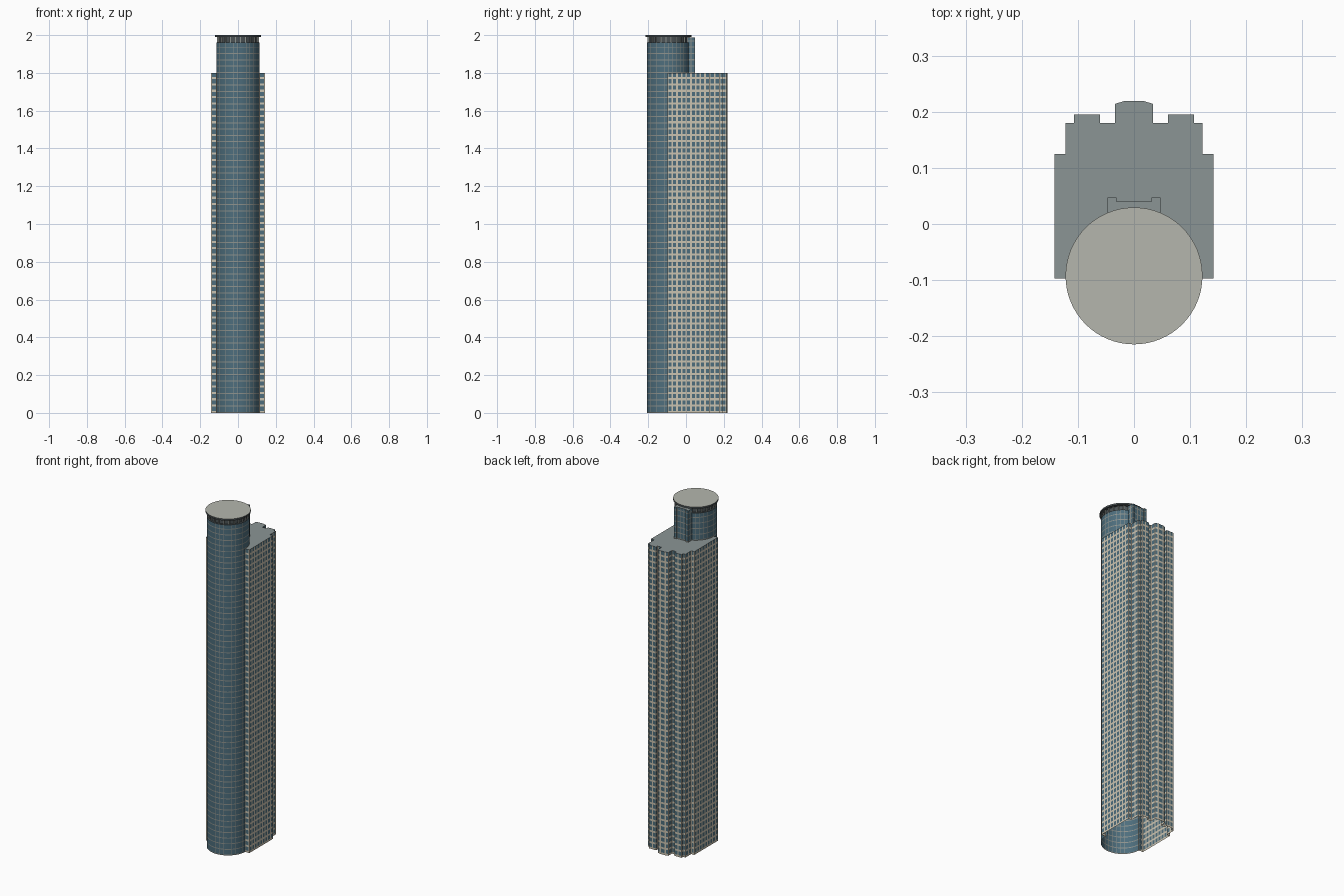
import bpy, bmesh, math

if "Cube" in bpy.data.objects:
    bpy.data.objects.remove(bpy.data.objects["Cube"])

FLOOR = 1.8 / 54          # storey height
CY, R = -0.0925, 0.115    # round tower centre and radius
ROOF_Z, SHAFT_Z = 1.8, 1.96


def material(name, rgb):
    m = bpy.data.materials.new(name)
    m.diffuse_color = (*rgb, 1)
    m.use_nodes = True
    m.node_tree.nodes["Principled BSDF"].inputs["Base Color"].default_value = m.diffuse_color
    return m


GLASS = material("blue glass", (0.075, 0.155, 0.205))
STONE = material("cream stone", (0.60, 0.55, 0.44))
TRIM = material("grey trim", (0.27, 0.29, 0.27))
ROOF = material("grey roof", (0.26, 0.30, 0.30))
CAP = material("pale cap", (0.46, 0.47, 0.42))
DARK = material("dark metal", (0.07, 0.085, 0.09))


def finish(name, bm, mats, smooth=False):
    mesh = bpy.data.meshes.new(name)
    bm.to_mesh(mesh)
    bm.free()
    obj = bpy.data.objects.new(name, mesh)
    bpy.context.collection.objects.link(obj)
    for m in mats:
        mesh.materials.append(m)
    if smooth:
        bpy.ops.object.select_all(action='DESELECT')
        obj.select_set(True)
        bpy.context.view_layer.objects.active = obj
        bpy.ops.object.shade_smooth_by_angle(angle=math.radians(30))
    return obj


def levels(z0, z1, band):
    """Heights splitting each storey into a band and a window row."""
    out, z = [], z0
    while z < z1 - 0.001:
        out.append((z, min(z + band, z1), 1))
        if z + band < z1:
            out.append((z + band, min(z + FLOOR, z1), 0))
        z += FLOOR
    return out


def facade(name, strips, rows, mats, smooth=False, keep=lambda a, b, z: True):
    """Wall of strips (start, end, is_pier) crossed with rows (low, high, is_band)."""
    bm = bmesh.new()
    for a, b, pier in strips:
        for lo, hi, band in rows:
            if not keep(a, b, lo):
                continue
            vs = [bm.verts.new((*p, z)) for p, z in ((a, lo), (b, lo), (b, hi), (a, hi))]
            bm.faces.new(vs).material_index = 1 if pier or band else 0
    bmesh.ops.remove_doubles(bm, verts=bm.verts, dist=1e-5)
    return finish(name, bm, mats, smooth)


def straight_strips(path, bay, pier):
    """Split every straight wall into bays of half pier, window, half pier."""
    out = []
    for (ax, ay), (bx, by) in zip(path, path[1:]):
        n = max(1, round(math.hypot(bx - ax, by - ay) / bay))
        cuts = [0]
        for i in range(n):
            cuts += [(i + pier / 2) / n, (i + 1 - pier / 2) / n]
        cuts.append(1)
        pts = [(ax + (bx - ax) * t, ay + (by - ay) * t) for t in cuts]
        out += [(pts[i], pts[i + 1], i % 2 == 0) for i in range(len(pts) - 1)]
    return out


def flat_roof(name, path, z, mat):
    bm = bmesh.new()
    bm.faces.new([bm.verts.new((x, y, z)) for x, y in path])
    return finish(name, bm, [mat])


def mirrored(half):
    return half + [(-x, y) for x, y in reversed(half)]


def disc(name, r, z0, z1, mats, top=0):
    """Capped cylinder on the tower axis; the top face can differ in colour."""
    bm = bmesh.new()
    bmesh.ops.create_cone(bm, cap_ends=True, segments=64, radius1=r, radius2=r, depth=z1 - z0)
    bmesh.ops.translate(bm, verts=bm.verts, vec=(0, CY, (z0 + z1) / 2))
    for f in bm.faces:
        f.material_index = top if f.normal.z > 0.5 else 0
    return finish(name, bm, mats, True)


# Rear block with stepped back wall
block = mirrored([(0.112, -0.097), (0.142, -0.097), (0.142, 0.125), (0.122, 0.125),
                  (0.122, 0.18), (0.107, 0.18), (0.107, 0.195), (0.061, 0.195),
                  (0.061, 0.18), (0.034, 0.18), (0.034, 0.214), (0.018, 0.219)])
facade("block_walls", straight_strips(block, 0.025, 0.36),
       levels(0, ROOF_Z, 0.011), [GLASS, STONE])
flat_roof("block_roof", block, ROOF_Z, ROOF)

# Round glass tower: two glass panes then a thin mullion per bay
BAYS = 32


def on_circle(i, t):
    a = 2 * math.pi * (i + t) / BAYS
    return (R * math.cos(a), CY + R * math.sin(a))


arc = []
for i in range(BAYS):
    cuts = [on_circle(i, 0), on_circle(i, 0.45), on_circle(i, 0.9), on_circle(i + 1, 0)]
    arc += [(cuts[k], cuts[k + 1], k == 2) for k in range(3)]
# Below the block roof only the exposed front of the drum exists
tower_rows = levels(0, ROOF_Z, 0.005) + levels(ROOF_Z, SHAFT_Z, 0.005)
facade("round_tower", arc, tower_rows, [GLASS, TRIM], True,
       lambda a, b, z: z > ROOF_Z - 0.001 or (a[1] + b[1]) / 2 < -0.085)

# Crown: ledge, recessed neck, posts and overhanging cap
disc("crown_ledge", R, SHAFT_Z - 0.002, SHAFT_Z + 0.002, [DARK])
disc("crown_neck", 0.104, SHAFT_Z, 1.991, [DARK])
disc("crown_cap", 0.122, 1.99, 2.0, [DARK, CAP], top=1)
bm = bmesh.new()
for i in range(24):
    a = 2 * math.pi * (i + 0.5) / 24
    geo = bmesh.ops.create_cube(bm, size=1)["verts"]
    bmesh.ops.scale(bm, verts=geo, vec=(0.006, 0.006, 0.03))
    bmesh.ops.translate(bm, verts=geo,
                        vec=(0.108 * math.cos(a), CY + 0.108 * math.sin(a), SHAFT_Z + 0.015))
finish("crown_posts", bm, [TRIM])

# Lift shaft behind the tower, rising above the block roof
lift = mirrored([(0.047, 0.008), (0.047, 0.047), (0.031, 0.047), (0.031, 0.04)])
facade("lift_shaft", straight_strips(lift, 0.022, 0.25),
       levels(ROOF_Z, 1.987, 0.006), [GLASS, TRIM])
flat_roof("lift_shaft_roof", lift, 1.987, ROOF)
